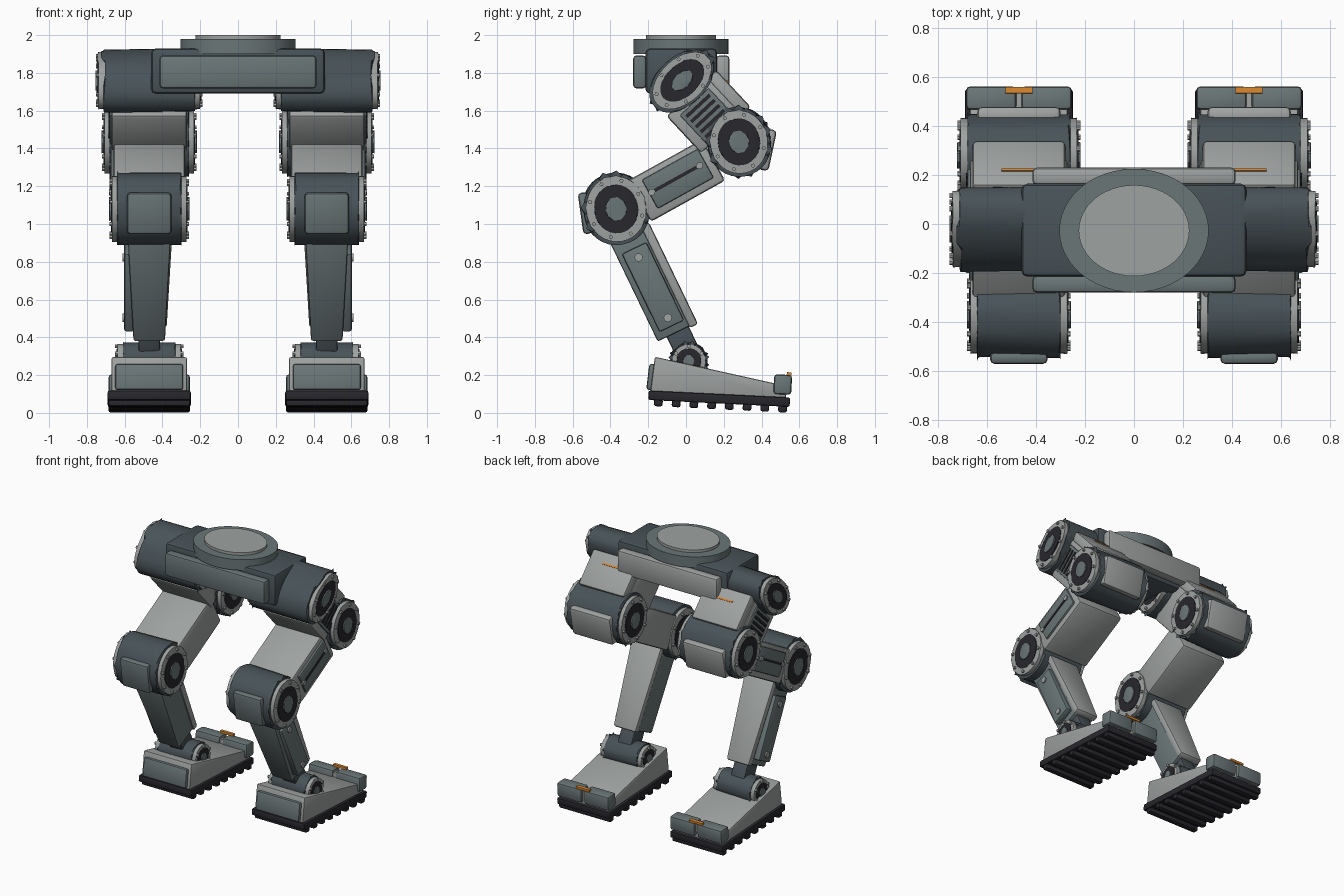
import bpy, bmesh, math
from mathutils import Matrix, Vector

if "Cube" in bpy.data.objects:
    bpy.data.objects.remove(bpy.data.objects["Cube"])

LEG_X = 0.47
HIP, REAR, KNEE, ANKLE = (-0.02, 1.76), (0.28, 1.435), (-0.37, 1.08), (0.015, 0.275)


def material(name, rgb):
    m = bpy.data.materials.new(name)
    m.diffuse_color = (*rgb, 1)
    m.use_nodes = True
    m.node_tree.nodes["Principled BSDF"].inputs["Base Color"].default_value = m.diffuse_color
    return m


LIGHT = material("light_grey", (0.34, 0.36, 0.355))
MID = material("mid_slate", (0.145, 0.18, 0.185))
DARK = material("dark_slate", (0.065, 0.085, 0.098))
BLACK = material("black_rubber", (0.02, 0.02, 0.026))
ORANGE = material("orange", (0.70, 0.24, 0.03))


def finish(name, bm, mat, mirror):
    bmesh.ops.recalc_face_normals(bm, faces=bm.faces)
    me = bpy.data.meshes.new(name)
    bm.to_mesh(me)
    bm.free()
    me.materials.append(mat)
    me.shade_smooth()
    me.set_sharp_from_angle(angle=math.radians(32))
    ob = bpy.data.objects.new(name, me)
    bpy.context.collection.objects.link(ob)
    if mirror:
        ob.modifiers.new("mirror", 'MIRROR')
    return ob


def frame(x, yz, deg):
    return Matrix.Translation((x, *yz)) @ Matrix.Rotation(math.radians(deg), 4, 'X')


def round_edges(bm, width, segments=2):
    if width:
        bmesh.ops.bevel(bm, geom=list(bm.edges), offset=width, segments=segments,
                        profile=0.5, affect='EDGES', clamp_overlap=True)


def box(name, mat, base, at, size, bevel=0.012, taper=1.0, mirror=True):
    """Rounded box in a local frame; taper narrows x at the low end."""
    bm = bmesh.new()
    bmesh.ops.create_cube(bm, size=1)
    for v in bm.verts:
        if v.co.z < 0:
            v.co.x *= taper
        v.co = Vector(a * b for a, b in zip(v.co, size))
    round_edges(bm, bevel)
    bm.transform(base @ Matrix.Translation(at))
    return finish(name, bm, mat, mirror)


def add_disc(bm, base, x0, x1, ry, rz, sides, bevel=0.0):
    """Elliptic cylinder along x between x0 and x1."""
    part = bmesh.new()
    bmesh.ops.create_cone(part, cap_ends=True, segments=sides, radius1=1, radius2=1, depth=1)
    part.transform(Matrix.Rotation(math.pi / 2, 4, 'Y'))
    part.transform(Matrix.Diagonal((abs(x1 - x0), ry, rz, 1)))
    if bevel:
        rims = [e for e in part.edges if abs(e.verts[0].co.x - e.verts[1].co.x) < 1e-5]
        bmesh.ops.bevel(part, geom=rims, offset=bevel, segments=2, profile=0.5, affect='EDGES')
    part.transform(base @ Matrix.Translation(((x0 + x1) / 2, 0, 0)))
    tmp = bpy.data.meshes.new("tmp")
    part.to_mesh(tmp)
    part.free()
    bm.from_mesh(tmp)
    bpy.data.meshes.remove(tmp)


def joint(name, yz, deg, ry, rz, half, bolts=8):
    """Drum with a bolted flange, dark face and hub at both ends."""
    base = frame(LEG_X, yz, deg)
    bm = bmesh.new()
    add_disc(bm, base, -half + 0.045, half - 0.045, ry, rz, 32, 0.012)
    finish(name + "_drum", bm, DARK, True)
    layers = [("flange", LIGHT, 0.06, 0.017, 0.91, 32), ("face", BLACK, 0.03, 0.012, 0.66, 28),
              ("hub", MID, 0.02, 0.003, 0.33, 10)]
    for part, mat, a, b, k, n in layers:
        bm = bmesh.new()
        for s in (-1, 1):
            add_disc(bm, base, s * (half - a), s * (half - b), ry * k, rz * k, n, 0.003)
            if part == "flange":
                for i in range(bolts):
                    t = math.tau * (i + 0.5) / bolts
                    spot = base @ Matrix.Translation((0, 0.8 * ry * math.cos(t), 0.8 * rz * math.sin(t)))
                    add_disc(bm, spot, s * (half - 0.03), s * (half - 0.004), 0.011, 0.011, 6)
        finish(name + "_" + part, bm, mat, True)


# Pelvis block, plates and turret ring
P = Matrix.Translation((0, -0.025, 1.81))
box("pelvis", DARK, P, (0, 0, 0), (0.92, 0.38, 0.24), 0.025, mirror=False)
box("pelvis_front_plate", MID, P, (0, -0.22, -0.005), (0.83, 0.07, 0.175), 0.018, mirror=False)
box("pelvis_back_plate", LIGHT, P, (0, 0.22, -0.005), (0.83, 0.07, 0.175), 0.018, mirror=False)
UP = Matrix.Translation((0, -0.027, 0)) @ Matrix.Rotation(-math.pi / 2, 4, 'Y')
for name, mat, z0, z1, rx, ry in (("turret_ring", MID, 1.9, 1.98, 0.305, 0.252),
                                  ("turret_disc", LIGHT, 1.97, 2.0, 0.226, 0.186)):
    bm = bmesh.new()
    add_disc(bm, UP, z0, z1, ry, rx, 48)
    finish(name, bm, mat, False)

# Leg joints
joint("hip", HIP, -47, 0.128, 0.202, 0.287)
joint("rear_joint", REAR, 10, 0.168, 0.185, 0.255)
joint("front_knee", KNEE, 10, 0.175, 0.192, 0.215)
joint("ankle", ANKLE, 0, 0.098, 0.098, 0.185, 6)

# Upper link with cover, vents and marker strip
L = frame(LEG_X, (0.12, 1.595), -47)
box("upper_link", LIGHT, L, (0, 0, -0.03), (0.40, 0.27, 0.30), 0.018)
box("upper_link_cover", LIGHT, L, (0, 0, 0.135), (0.38, 0.27, 0.09), 0.018)
box("vent_panel", MID, L, (0.2, 0.015, -0.02), (0.02, 0.21, 0.21), 0.006)
for i in range(5):
    box("vent_slot", BLACK, L, (0.211, -0.06 + i * 0.037, -0.02), (0.009, 0.019, 0.17), 0)
box("link_marker", ORANGE, L, (0, -0.05, 0.181), (0.14, 0.012, 0.009), 0)
box("rear_joint_plate", LIGHT, frame(LEG_X, REAR, -12), (0, 0.155, -0.01), (0.34, 0.06, 0.22), 0.02)

# Thigh with side panel and slot
T = frame(LEG_X, (-0.05, 1.23), 29)
box("thigh", LIGHT, T, (0, 0, 0), (0.38, 0.45, 0.25), 0.018)
box("thigh_panel", MID, T, (0.192, 0.01, 0.005), (0.025, 0.34, 0.175), 0.01)
box("thigh_slot", BLACK, T, (0.205, 0.0, 0.01), (0.008, 0.30, 0.018), 0)
for y in (-0.145, 0.145):
    bm = bmesh.new()
    add_disc(bm, T @ Matrix.Translation((0, y, 0.01)), 0.19, 0.214, 0.018, 0.018, 10)
    finish("thigh_bolt", bm, LIGHT, True)
box("front_knee_plate", MID, frame(LEG_X, KNEE, 8), (0, -0.165, 0), (0.235, 0.05, 0.22), 0.018)

# Shin with back plate, outer panel and ankle stem
S = frame(LEG_X, (-0.17, 0.69), 25.8)
box("shin", MID, S, (0, -0.02, 0), (0.225, 0.195, 0.58), 0.01, 0.74)
box("shin_back_plate", LIGHT, S, (0, 0.09, 0.0), (0.25, 0.05, 0.60), 0.014, 0.74)
box("shin_panel", MID, S, (0.105, -0.015, -0.02), (0.055, 0.145, 0.46), 0.012)
for z in (-0.2, 0.155):
    bm = bmesh.new()
    add_disc(bm, S @ Matrix.Translation((0, -0.015, z)), 0.12, 0.142, 0.022, 0.022, 12)
    finish("shin_bolt", bm, LIGHT, True)
box("ankle_stem", DARK, S, (0, 0, -0.34), (0.115, 0.13, 0.2), 0.012)

# Foot wedge
bm = bmesh.new()
profile = [(-0.165, 0.297), (-0.19, 0.10), (0.53, 0.065), (0.53, 0.143)]
sides = [bm.faces.new([bm.verts.new((LEG_X + x, y, z)) for y, z in profile]) for x in (-0.2, 0.2)]
for i in range(4):
    j = (i + 1) % 4
    bm.faces.new([sides[0].verts[i], sides[0].verts[j], sides[1].verts[j], sides[1].verts[i]])
bmesh.ops.recalc_face_normals(bm, faces=bm.faces)
round_edges(bm, 0.01)
finish("foot", bm, LIGHT, True)
box("heel_plate", MID, frame(LEG_X, (-0.185, 0.19), -7), (0, 0, 0), (0.36, 0.035, 0.14), 0.014)

# Sole, treads and toe caps
F = frame(LEG_X, (0.175, 0.07), -2.8)
box("sole", BLACK, F, (0, 0, 0.005), (0.44, 0.75, 0.05), 0.01)
for i in range(8):
    box("tread", BLACK, F, (0, -0.32 + i * 0.094, -0.032), (0.43, 0.046, 0.038), 0.01)
for x in (-0.113, 0.113):
    box("toe_cap", MID, frame(LEG_X, (0.512, 0.15), -3), (x, 0, 0), (0.205, 0.095, 0.105), 0.016)
box("toe_bridge", LIGHT, frame(LEG_X, (0.505, 0.14), -3), (0, 0, 0), (0.03, 0.06, 0.09), 0)
box("toe_marker", ORANGE, frame(LEG_X, (0.546, 0.207), -3), (0, 0, 0), (0.11, 0.025, 0.016), 0)
